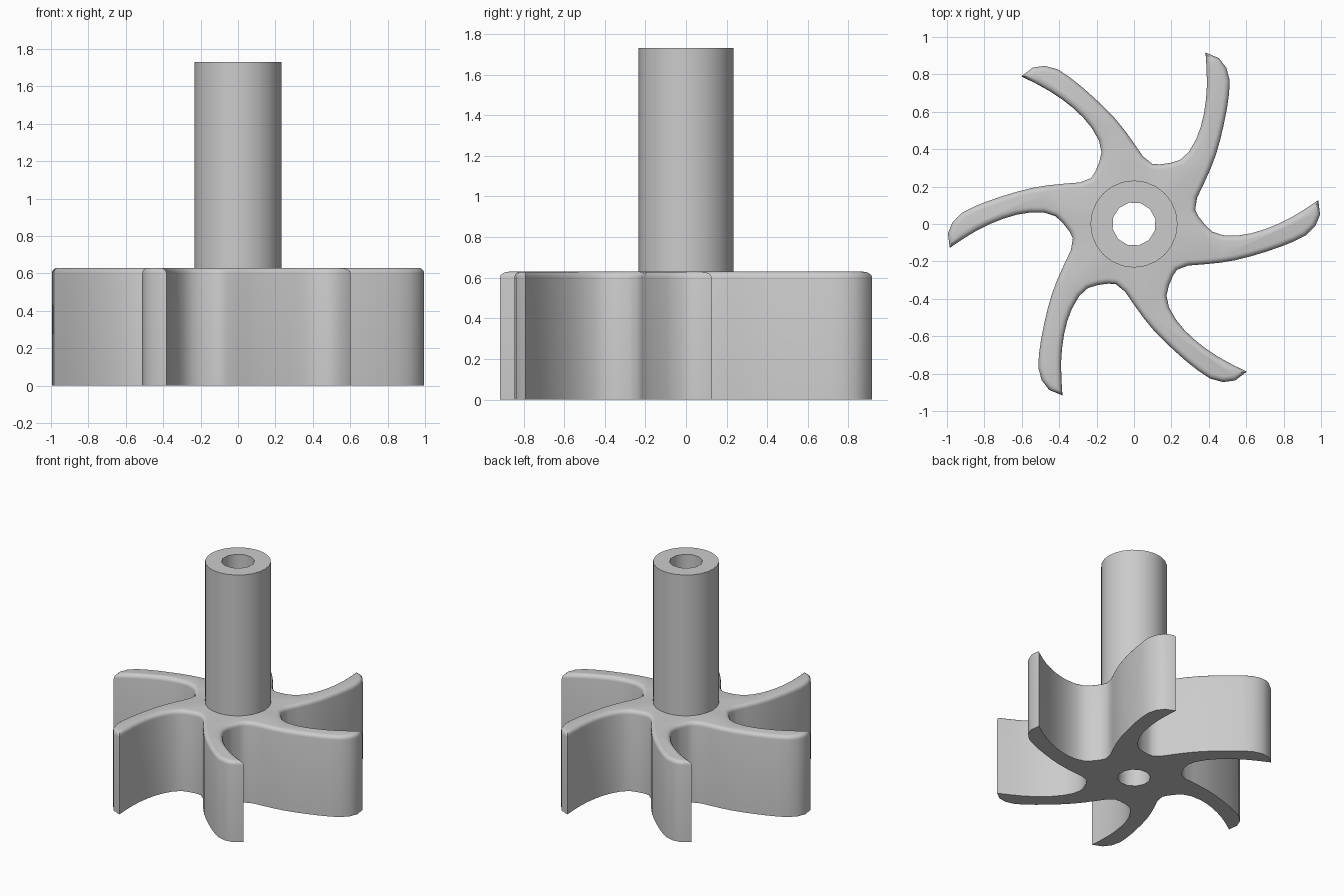
import bpy, bmesh, math
from mathutils import Vector, Matrix

BLADES = 6
ROTOR_H, SHAFT_TOP = 0.63, 1.73
BORE_R, SHAFT_R = 0.117, 0.233
SECTOR = math.tau / BLADES

# Outline of one swept blade, from the valley before it to the valley after it
BLADE = [(0.23, -0.245), (0.29, -0.222), (0.37, -0.216), (0.46, -0.207), (0.54, -0.194),
         (0.62, -0.174), (0.70, -0.15), (0.78, -0.123), (0.855, -0.093), (0.92, -0.06),
         (0.97, -0.01), (0.995, 0.05), (0.985, 0.127), (0.91, 0.077), (0.835, 0.032),
         (0.77, 0), (0.70, -0.028), (0.63, -0.049), (0.56, -0.061), (0.48, -0.061),
         (0.42, -0.042), (0.38, -0.005), (0.345, 0.04)]

cube = bpy.data.objects.get("Cube")
if cube:
    bpy.data.objects.remove(cube, do_unlink=True)

grey = bpy.data.materials.new("plain grey")
grey.use_nodes = True
grey.diffuse_color = (0.6, 0.6, 0.6, 1)
grey.node_tree.nodes["Principled BSDF"].inputs["Base Color"].default_value = (0.6, 0.6, 0.6, 1)


def finish(bm, name):
    mesh = bpy.data.meshes.new(name)
    bm.to_mesh(mesh)
    bm.free()
    mesh.materials.append(grey)
    obj = bpy.data.objects.new(name, mesh)
    bpy.context.collection.objects.link(obj)
    bpy.ops.object.select_all(action='DESELECT')
    obj.select_set(True)
    bpy.context.view_layer.objects.active = obj
    bpy.ops.object.shade_smooth_by_angle(angle=math.radians(35))
    return obj


def ring(bm, radius, z, count, start=0.0):
    return [bm.verts.new((radius * math.cos(start + math.tau * i / count),
                          radius * math.sin(start + math.tau * i / count), z))
            for i in range(count)]


def bridge(bm, a, b):
    for i in range(len(a)):
        j = (i + 1) % len(a)
        bm.faces.new((a[i], a[j], b[j], b[i]))


# Rotor: one blade sector with its share of the bore, repeated around the axis
bm = bmesh.new()
seam = math.atan2(BLADE[0][1], BLADE[0][0])
outer = [Vector((x, y, 0)) for x, y in BLADE]
outer.append(Matrix.Rotation(SECTOR, 3, 'Z') @ outer[0])
inner = [Vector((BORE_R * math.cos(seam + SECTOR * k / 2),
                 BORE_R * math.sin(seam + SECTOR * k / 2), 0)) for k in (2, 1, 0)]
lift = Vector((0, 0, ROTOR_H))
for n in range(BLADES):
    turn = Matrix.Rotation(SECTOR * n, 3, 'Z')
    low = [bm.verts.new(turn @ p) for p in outer + inner]
    high = [bm.verts.new(turn @ p + lift) for p in outer + inner]
    bm.faces.new(low[::-1])
    bm.faces.new(high)
    for i in range(len(low) - 1):
        if i != len(outer) - 1:      # leave the seam between sectors open
            bm.faces.new((low[i], low[i + 1], high[i + 1], high[i]))
bmesh.ops.remove_doubles(bm, verts=bm.verts, dist=0.0005)
bmesh.ops.recalc_face_normals(bm, faces=bm.faces)

# Rounded upper rim
rim = [e for e in bm.edges
       if all(v.co.z > ROTOR_H - 0.01 and v.co.xy.length > SHAFT_R for v in e.verts)
       and e.calc_face_angle(0) > 1]
bmesh.ops.bevel(bm, geom=rim, offset=0.03, offset_type='OFFSET', segments=4,
                profile=0.5, affect='EDGES', clamp_overlap=False)
finish(bm, "bladed_rotor")

# Hollow shaft
bm = bmesh.new()
sides = 24
outer_low = ring(bm, SHAFT_R, ROTOR_H, sides)
outer_top = ring(bm, SHAFT_R, SHAFT_TOP, sides)
inner_top = ring(bm, BORE_R, SHAFT_TOP, sides // 2, seam)
inner_low = ring(bm, BORE_R, ROTOR_H, sides // 2, seam)
bridge(bm, outer_low, outer_top)
bridge(bm, inner_top, inner_low)
rims = [e for e in bm.edges if all(v.co.z > SHAFT_TOP - 0.01 for v in e.verts)]
bmesh.ops.bridge_loops(bm, edges=rims)
bmesh.ops.recalc_face_normals(bm, faces=bm.faces)
finish(bm, "hollow_shaft")
